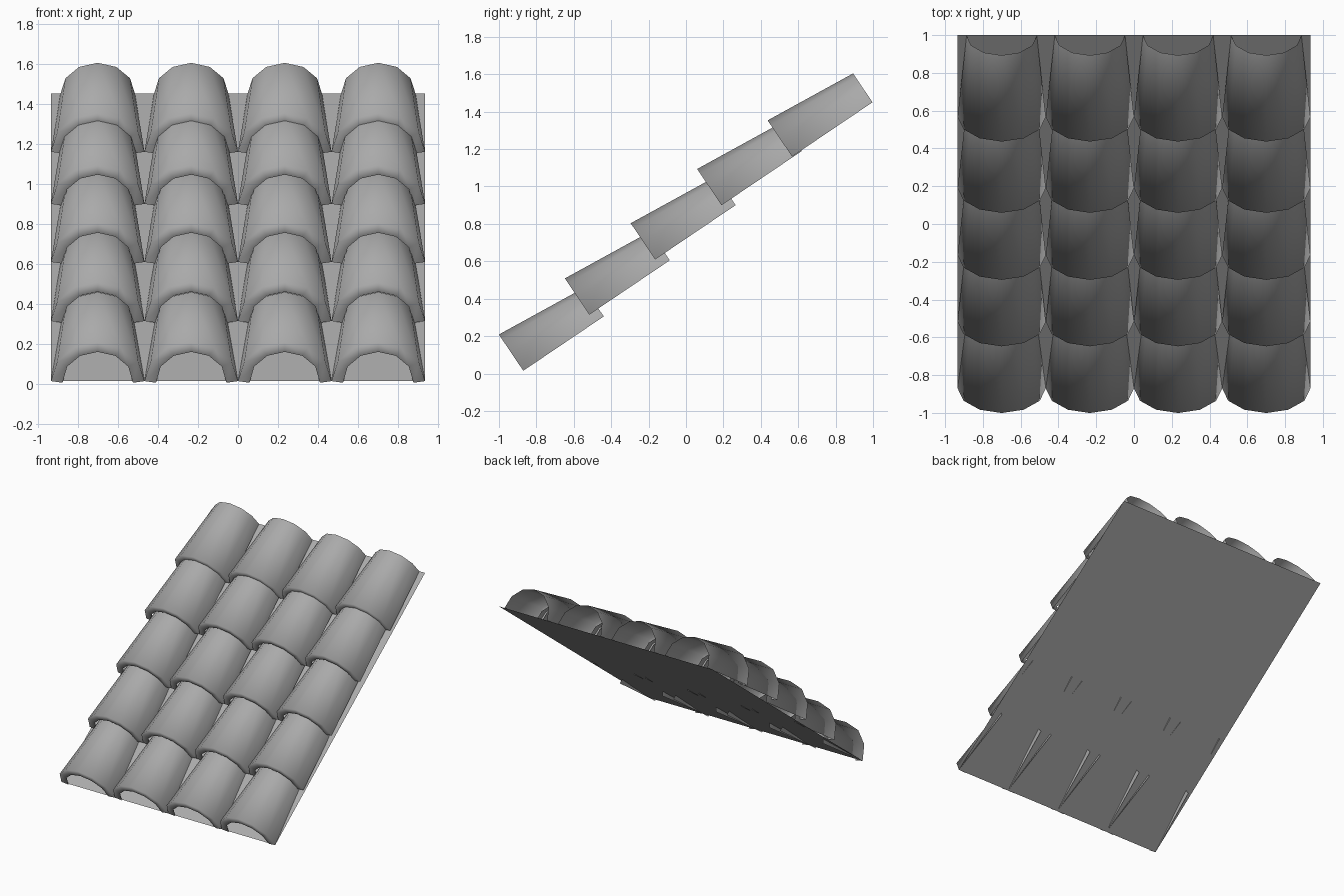
import bpy, bmesh, math
from mathutils import Vector

cube = bpy.data.objects.get("Cube")
if cube:
    bpy.data.objects.remove(cube, do_unlink=True)

grey = bpy.data.materials.new("slate grey")
grey.use_nodes = True
COLOUR = (0.4, 0.4, 0.4, 1)
grey.diffuse_color = COLOUR
grey.node_tree.nodes["Principled BSDF"].inputs["Base Color"].default_value = COLOUR

SPACING = 0.467           # distance between tile columns
RADIUS = SPACING / 2      # wide lower end
REAR_RADIUS = 0.186       # narrow upper end
LIP_RADIUS = 0.176        # inner edge of the lip
LENGTH = 0.519
TILT = math.radians(34)
SEGMENTS = 6


def make_object(name, mesh):
    mesh.materials.append(grey)
    obj = bpy.data.objects.new(name, mesh)
    bpy.context.collection.objects.link(obj)
    return obj


def tile_mesh():
    """Tapered half pipe along +y, with a lip turned in at the lower end."""
    bm = bmesh.new()
    rings = []
    for radius, along, drop in ((LIP_RADIUS, 0, 0.01), (RADIUS, 0, 0), (REAR_RADIUS, LENGTH, 0)):
        angles = [math.pi * i / SEGMENTS for i in range(SEGMENTS + 1)]
        ring = [bm.verts.new((radius * math.cos(a), along, radius * math.sin(a))) for a in angles]
        ring[0].co.z -= drop
        ring[-1].co.z -= drop
        rings.append(ring)
    for low, high in zip(rings, rings[1:]):
        for i in range(SEGMENTS):
            bm.faces.new((low[i], high[i], high[i + 1], low[i + 1]))
    bmesh.ops.recalc_face_normals(bm, faces=bm.faces)
    # make the crest face outwards
    bm.faces.ensure_lookup_table()
    crest = max(bm.faces, key=lambda f: f.calc_center_median().y)
    if crest.normal.dot(crest.calc_center_median() * Vector((1, 0, 1))) < 0:
        bmesh.ops.reverse_faces(bm, faces=bm.faces)
    for face in bm.faces:
        face.smooth = True
    mesh = bpy.data.meshes.new("roof_tile")
    bm.to_mesh(mesh)
    bm.free()
    mesh.materials.append(grey)
    return mesh


# Sloping sheet under the tiles
sheet = bpy.data.meshes.new("roof_sheet")
bm = bmesh.new()
half = SPACING * 2
bm.faces.new([bm.verts.new(p) for p in (
    (-half, -0.87, 0.015), (half, -0.87, 0.015), (half, 1, 1.45), (-half, 1, 1.45))])
bm.to_mesh(sheet)
bm.free()
make_object("roof_sheet", sheet)

# Overlapping tiles: lower edge of each row as (y, z)
rows = ((-0.87, 0.015), (-0.517, 0.315), (-0.165, 0.61), (0.19, 0.9), (0.567, 1.16))
tile = tile_mesh()
for r, (y, z) in enumerate(rows):
    for c in range(4):
        obj = bpy.data.objects.new(f"roof_tile_row{r + 1}_column{c + 1}", tile)
        obj.location = ((c - 1.5) * SPACING, y, z)
        obj.rotation_euler.x = TILT
        bpy.context.collection.objects.link(obj)
